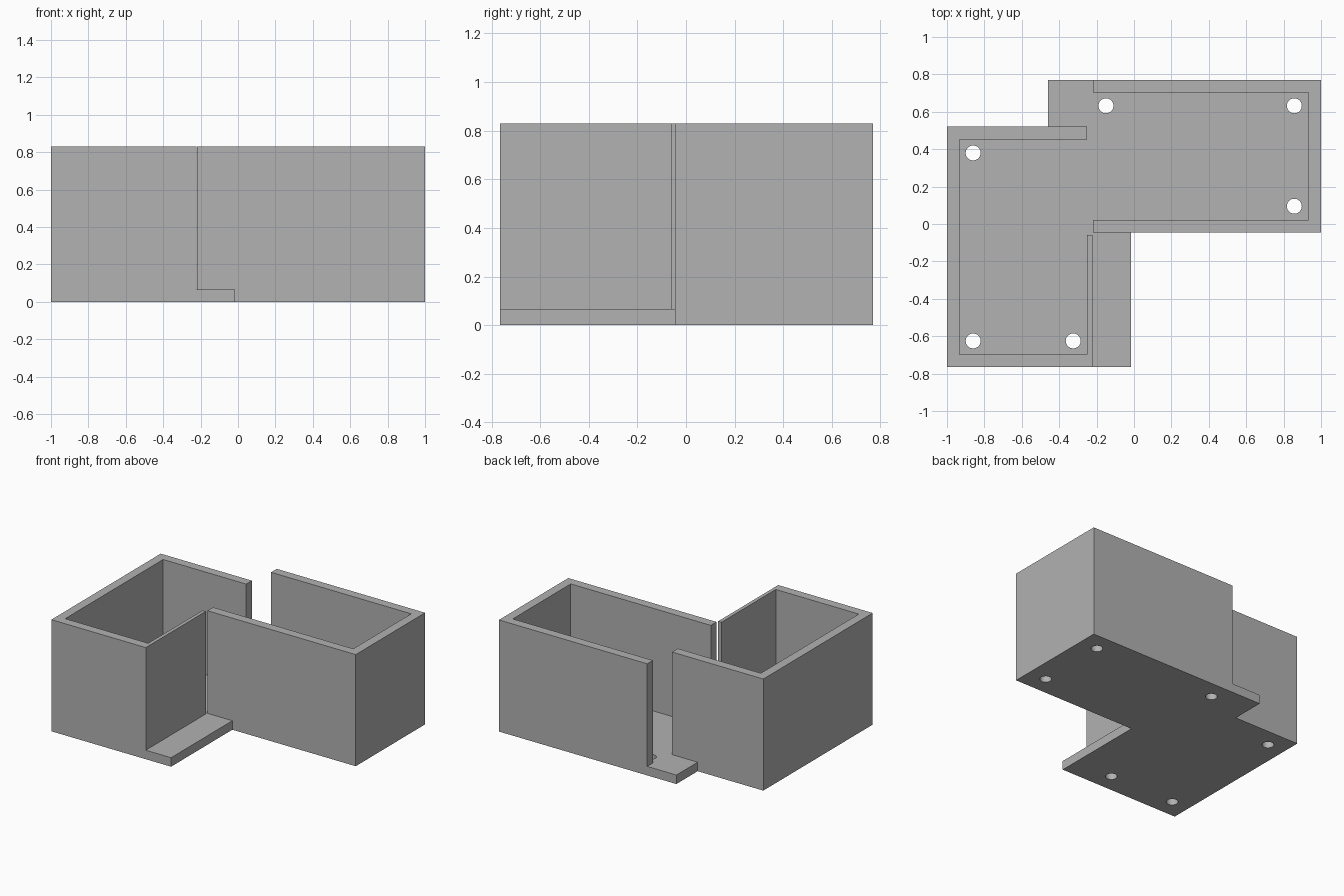
import bpy
import bmesh
from math import cos, sin, tau

cube = bpy.data.objects.get("Cube")
if cube:
    bpy.data.objects.remove(cube, do_unlink=True)

FLOOR, TOP, WALL = 0.067, 0.83, 0.067
HOLE_R = 0.04

grey = bpy.data.materials.new("light_grey")
grey.use_nodes = True
colour = (0.445, 0.445, 0.445, 1)
grey.diffuse_color = colour
grey.node_tree.nodes["Principled BSDF"].inputs["Base Color"].default_value = colour


def circle(x, y, r, n=32):
    return [(x + r * cos(tau * i / n), y + r * sin(tau * i / n)) for i in range(n)]


def slab(name, outlines, z0, z1):
    """Extrude a filled outline (inner outlines become holes) between two heights."""
    curve = bpy.data.curves.new(name, "CURVE")
    curve.dimensions = "2D"
    curve.fill_mode = "BOTH"
    curve.extrude = (z1 - z0) / 2
    for points in outlines:
        spline = curve.splines.new("POLY")
        spline.points.add(len(points) - 1)
        for p, (x, y) in zip(spline.points, points):
            p.co = (x, y, 0, 1)
        spline.use_cyclic_u = True
    obj = bpy.data.objects.new(name, curve)
    bpy.context.collection.objects.link(obj)
    bpy.ops.object.select_all(action="DESELECT")
    obj.select_set(True)
    bpy.context.view_layer.objects.active = obj
    bpy.ops.object.convert(target="MESH")
    obj = bpy.context.view_layer.objects.active
    # Weld the caps to the sides and lift to height
    bm = bmesh.new()
    bm.from_mesh(obj.data)
    bmesh.ops.remove_doubles(bm, verts=bm.verts, dist=0.0005)
    bmesh.ops.translate(bm, verts=bm.verts, vec=(0, 0, (z0 + z1) / 2))
    bmesh.ops.recalc_face_normals(bm, faces=bm.faces)
    bm.to_mesh(obj.data)
    bm.free()
    obj.data.materials.clear()
    obj.data.materials.append(grey)
    bpy.ops.object.shade_smooth_by_angle()
    return obj


# Floor: two overlapping rooms in one outline, with screw holes
left, right, front, back = -1, 1, -0.765, 0.77
room_back, room_front = 0.52, -0.045
floor = [(left, room_back), (left, front), (-0.015, front), (-0.015, room_front),
         (right, room_front), (right, back), (-0.46, back), (-0.46, room_back)]
holes = [(-0.86, 0.38), (-0.86, -0.625), (-0.325, -0.625),
         (-0.15, 0.632), (0.857, 0.632), (0.857, 0.095)]
slab("floor", [floor] + [circle(x, y, HOLE_R) for x, y in holes], 0, FLOOR)

# Front room wall, with one thin side
slab("front_room_wall", [[
    (-0.25, room_back), (left, room_back), (left, front), (-0.223, front),
    (-0.223, -0.06), (-0.25, -0.06), (-0.25, front + WALL),
    (left + WALL, front + WALL), (left + WALL, room_back - WALL),
    (-0.25, room_back - WALL)]], FLOOR, TOP)

# Back room wall, open on one end
slab("back_room_wall", [[
    (-0.22, back), (right, back), (right, room_front), (-0.22, room_front),
    (-0.22, room_front + WALL), (right - WALL, room_front + WALL),
    (right - WALL, back - WALL), (-0.22, back - WALL)]], FLOOR, TOP)
